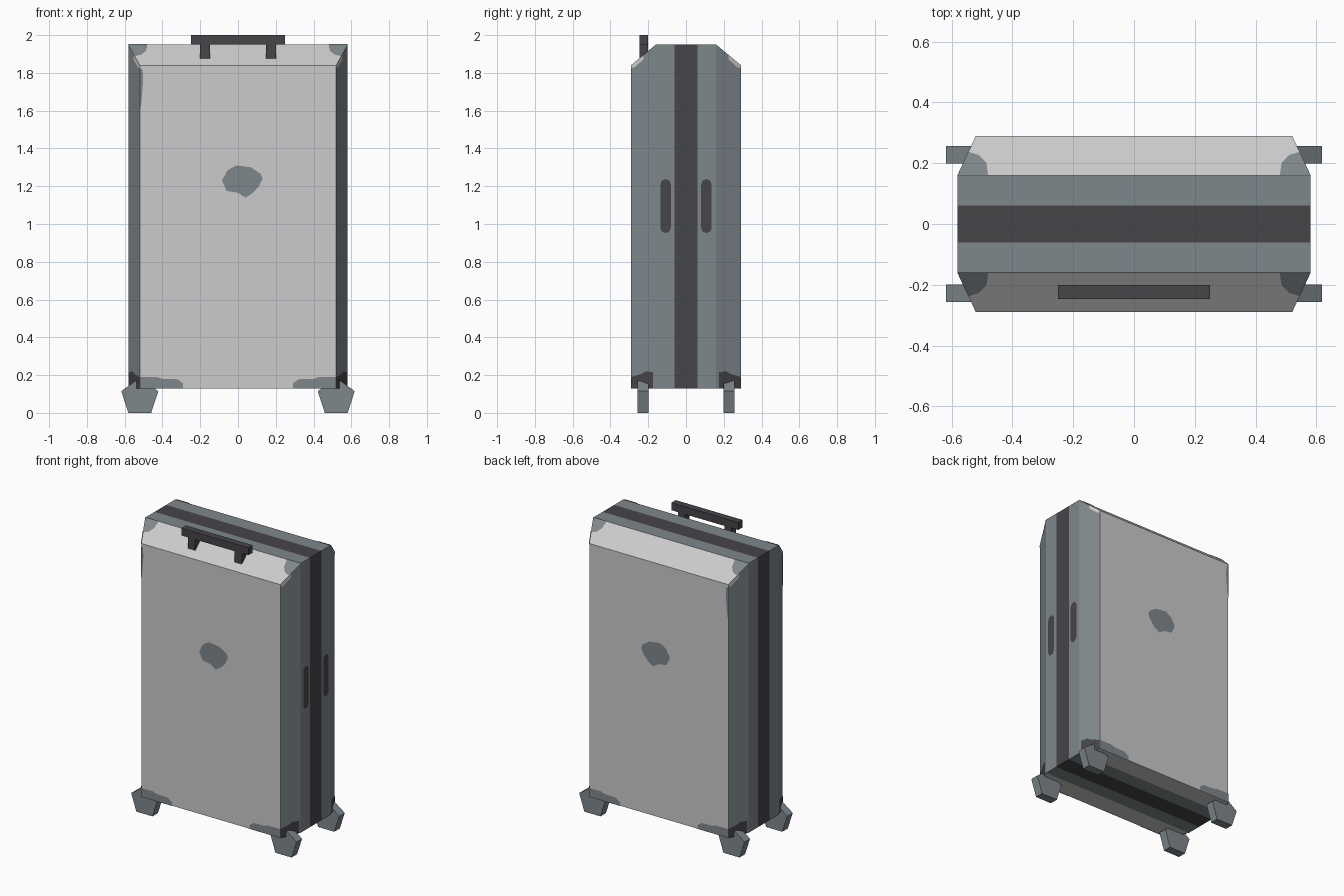
import bpy, bmesh, math
from mathutils import Vector

if "Cube" in bpy.data.objects:
    bpy.data.objects.remove(bpy.data.objects["Cube"])


def material(name, col):
    m = bpy.data.materials.new(name)
    m.diffuse_color = (*col, 1)
    m.use_nodes = True
    m.node_tree.nodes["Principled BSDF"].inputs["Base Color"].default_value = m.diffuse_color
    return m


LIGHT = material("light_grey", (0.60, 0.60, 0.60))
SLATE = material("slate_grey", (0.21, 0.245, 0.262))
DARK = material("charcoal", (0.062, 0.058, 0.066))


def finish(name, bm, mats):
    me = bpy.data.meshes.new(name)
    bm.to_mesh(me)
    bm.free()
    for m in mats:
        me.materials.append(m)
    ob = bpy.data.objects.new(name, me)
    bpy.context.collection.objects.link(ob)
    return ob


# body dimensions
XI, XO, YI, YO = 0.52, 0.58, 0.16, 0.29
Z0, Z1, Z2 = 0.13, 1.84, 1.95

# suitcase body: chamfered outline, sloped top edges front and back
outline = [(XI, -YO), (XO, -YI), (XO, YI), (XI, YO),
           (-XI, YO), (-XO, YI), (-XO, -YI), (-XI, -YO)]
bm = bmesh.new()
lo = [bm.verts.new((x, y, Z0)) for x, y in outline]
hi = [bm.verts.new((x, y, Z1 if abs(y) > 0.2 else Z2)) for x, y in outline]
for i in range(8):
    j = (i + 1) % 8
    bm.faces.new((lo[i], lo[j], hi[j], hi[i]))
bm.faces.new(lo)
for a, b, c, d in ((0, 1, 6, 7), (1, 2, 5, 6), (2, 3, 4, 5)):
    bm.faces.new((hi[a], hi[b], hi[c], hi[d]))
for y in (-YI, -0.061, 0.061, YI):
    bmesh.ops.bisect_plane(bm, geom=bm.verts[:] + bm.edges[:] + bm.faces[:],
                           plane_co=(0, y, 0), plane_no=(0, 1, 0), dist=1e-5)
bmesh.ops.recalc_face_normals(bm, faces=bm.faces)
for f in bm.faces:
    cy = abs(f.calc_center_median().y)
    if cy < 0.06:
        f.material_index = 2          # centre stripe
    elif abs(f.normal.y) > 0.5 or (f.normal.z < -0.5 and cy > YI):
        f.material_index = 0          # front and back shells
    else:
        f.material_index = 1          # sides
finish("suitcase_body", bm, [LIGHT, SLATE, DARK])


def patch(name, pts, mat):
    """Flat painted plate lifted slightly off the body surface."""
    bm = bmesh.new()
    f = bm.faces.new([bm.verts.new(p) for p in pts])
    f.normal_update()
    if f.normal.dot(f.calc_center_median() - Vector((0, 0, 1))) < 0:
        f.normal_flip()
    bmesh.ops.translate(bm, verts=bm.verts, vec=f.normal * 0.003)
    finish(name, bm, [mat])


def side(sx, sy, t, z):
    """Point on a side chamfer, t from the inner (0) to the outer edge (1)."""
    return (sx * (XO - (XO - XI) * t), sy * (YI + (YO - YI) * t), z)


def slope(sx, sy, x, t):
    """Point on a top slope, t from the top (0) to the shell face (1)."""
    return (sx * x, sy * (YI + (YO - YI) * t), Z2 - (Z2 - Z1) * t)


badge = [(0.13, 1.24), (0.11, 1.20), (0.08, 1.165), (0.04, 1.14), (0.00, 1.165), (-0.06, 1.175),
         (-0.085, 1.23), (-0.055, 1.285), (-0.01, 1.31), (0.07, 1.30), (0.12, 1.265)]
foot = [(XI, Z0), (0.29, Z0), (0.29, 0.155), (0.32, 0.178), (0.40, 0.18), (0.43, 0.19), (XI, 0.19)]
scuff = [(-XI, 1.60), (-0.512, 1.64), (-0.502, 1.76), (-0.505, 1.82), (-XI, 1.82)]

for sy, n in ((-1, "front"), (1, "back")):
    y = sy * YO
    patch(n + "_badge", [(x, y, z) for x, z in badge], SLATE)
    patch(n + "_edge_mark", [(x, y, z) for x, z in scuff], SLATE)
    for sx, s in ((-1, "left"), (1, "right")):
        tag = f"{n}_{s}"
        patch(tag + "_lower_trim", [(sx * x, y, z) for x, z in foot], SLATE)
        patch(tag + "_corner_guard", [side(sx, sy, t, z) for t, z in
              ((0.1, Z0), (1, Z0), (1, 0.19), (0.6, 0.205), (0.4, 0.22), (0.1, 0.215))], DARK)
        patch(tag + "_top_corner", [slope(sx, sy, x, t) for x, t in
              ((XO, 0), (0.48, 0), (0.485, 0.3), (0.51, 0.5), (0.545, 0.58))], SLATE)
        patch(tag + "_shell_tip", [side(sx, sy, t, z) for t, z in
              ((1, Z1), (1, 1.825), (0.85, 1.83), (0.5, 1.87), (0.48, 1.897))], LIGHT)

# two rounded grip marks on the right side only
for sy, n in ((-1, "front"), (1, "back")):
    pts = []
    for zc, a0 in ((1.21, 0), (0.98, math.pi)):
        for k in range(5):
            a = a0 + k * math.pi / 4
            pts.append((XO, sy * 0.108 + 0.028 * math.cos(a), zc + 0.028 * math.sin(a)))
    patch(n + "_side_grip", pts, DARK)


def box(name, x0, x1, y0, y1, z0, z1, mat):
    bm = bmesh.new()
    bmesh.ops.create_cube(bm, size=1)
    bmesh.ops.scale(bm, verts=bm.verts, vec=(x1 - x0, y1 - y0, z1 - z0))
    bmesh.ops.translate(bm, verts=bm.verts,
                        vec=((x0 + x1) / 2, (y0 + y1) / 2, (z0 + z1) / 2))
    finish(name, bm, [mat])


# pull handle on the front slope
box("handle_bar", -0.25, 0.25, -0.247, -0.2, 1.95, 2.0, DARK)
for s, n in ((-1, "left"), (1, "right")):
    xc = 0.174 * s
    box(n + "_handle_post", xc - 0.027, xc + 0.027, -0.247, -0.2, 1.86, 1.955, DARK)

# five-sided wheels standing on a flat edge
R = 0.103
for sx, s in ((-1, "left"), (1, "right")):
    for sy, n in ((-1, "front"), (1, "back")):
        bm = bmesh.new()
        ring = [bm.verts.new((sx * 0.52 + R * math.sin(k * math.tau / 5), sy * 0.228 - 0.029,
                              R * math.cos(math.pi / 5) + R * math.cos(k * math.tau / 5)))
                for k in range(5)]
        f = bm.faces.new(ring)
        ext = bmesh.ops.extrude_face_region(bm, geom=[f])["geom"]
        bmesh.ops.translate(bm, vec=(0, 0.058, 0),
                            verts=[v for v in ext if isinstance(v, bmesh.types.BMVert)])
        bmesh.ops.recalc_face_normals(bm, faces=bm.faces)
        finish(f"{n}_{s}_wheel", bm, [SLATE])
